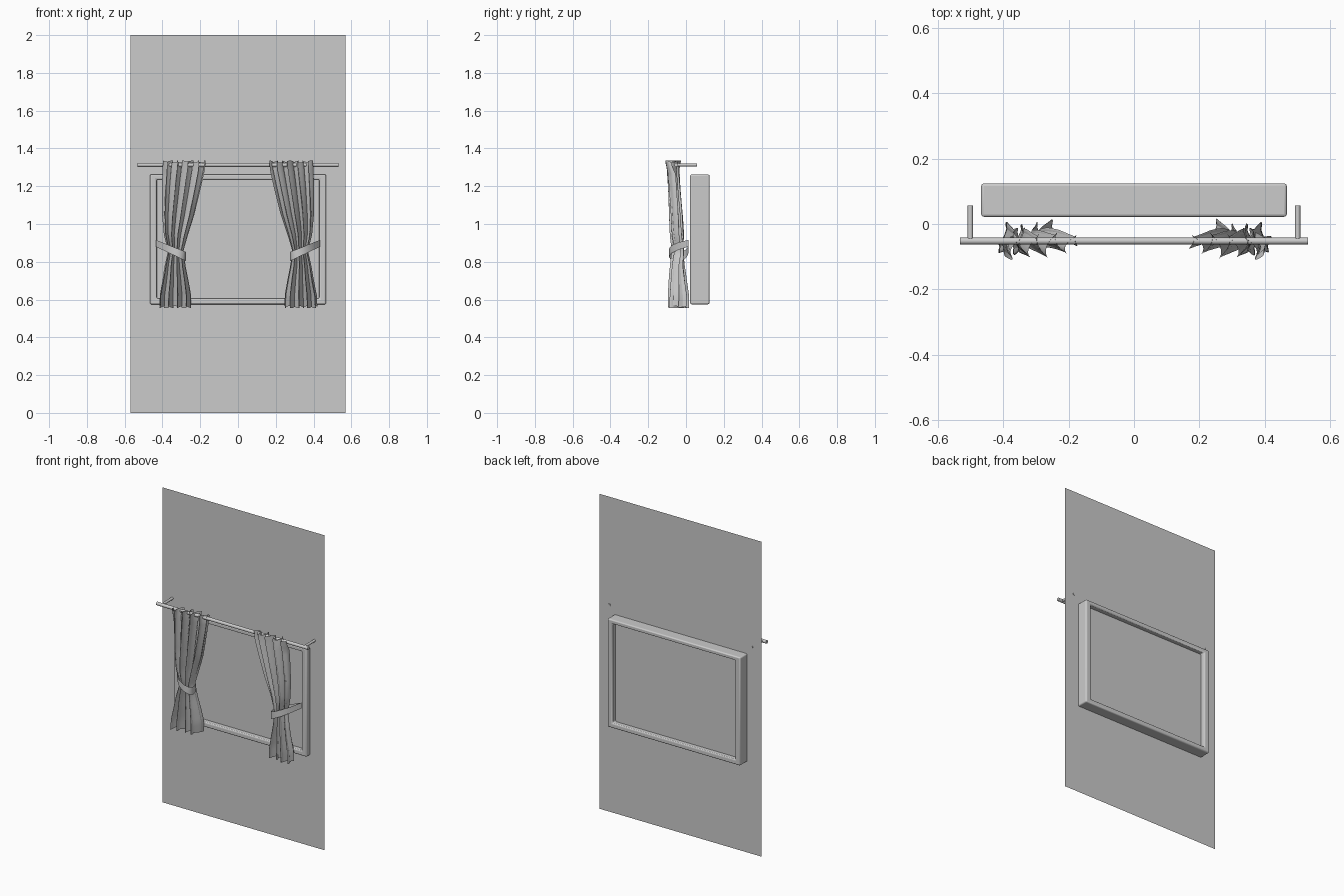
import bpy, bmesh, math, random
from mathutils import Vector

if "Cube" in bpy.data.objects:
    bpy.data.objects.remove(bpy.data.objects["Cube"])

random.seed(4)


def make(name, verts, faces, smooth=None):
    me = bpy.data.meshes.new(name)
    me.from_pydata(verts, [], faces)
    me.update()
    ob = bpy.data.objects.new(name, me)
    bpy.context.collection.objects.link(ob)
    if smooth:
        bpy.ops.object.select_all(action='DESELECT')
        ob.select_set(True)
        bpy.context.view_layer.objects.active = ob
        bpy.ops.object.shade_smooth_by_angle(angle=math.radians(smooth))
    return ob


def panel(name, hx, y, z0, z1):
    make(name, [(-hx, y, z0), (hx, y, z0), (hx, y, z1), (-hx, y, z1)], [(0, 1, 2, 3)])


def rod(name, a, b, r, sides=16):
    a, b = Vector(a), Vector(b)
    d = b - a
    bpy.ops.mesh.primitive_cylinder_add(vertices=sides, radius=r, depth=d.length, location=(a + b) / 2)
    ob = bpy.context.object
    ob.name = name
    ob.rotation_euler = d.to_track_quat('Z', 'Y').to_euler()
    bpy.ops.object.shade_smooth_by_angle()


# wall sheet and window pane
panel("wall", .57, .054, 0, 2)
panel("window_pane", .43, .092, .606, 1.236)

# window frame: rectangular ring with softened edges
verts, faces = [], []
for hx, z0, z1, y in ((.467, .575, 1.262, .022), (.43, .606, 1.236, .022),
                      (.43, .606, 1.236, .124), (.467, .575, 1.262, .124)):
    verts += [(-hx, y, z0), (hx, y, z0), (hx, y, z1), (-hx, y, z1)]
for r in range(4):
    for i in range(4):
        j, s = (i + 1) % 4, (r + 1) % 4
        faces.append((r * 4 + i, r * 4 + j, s * 4 + j, s * 4 + i))
frame = make("window_frame", verts, faces, 40)
bev = frame.modifiers.new("soft_edges", 'BEVEL')
bev.width, bev.segments = .008, 3
bev.limit_method = 'ANGLE'
for p in frame.data.polygons:
    p.use_smooth = True

# curtain rod and wall brackets
rod("curtain_rod", (-.532, -.052, 1.313), (.532, -.052, 1.313), .0105)
for s in (-1, 1):
    rod("rod_bracket", (s * .5, -.052, 1.313), (s * .5, .057, 1.313), .008)

# curtain profile: z, inner x, outer x, middle y, fold depth
KEYS = [(.56, .243, .420, -.040, .052), (.62, .243, .418, -.040, .052), (.70, .258, .402, -.043, .044),
        (.78, .275, .388, -.045, .036), (.86, .286, .370, -.045, .034),
        (.94, .262, .392, -.047, .036), (1.05, .225, .402, -.052, .036),
        (1.20, .188, .402, -.062, .034), (1.29, .168, .400, -.068, .034),
        (1.33, .166, .396, -.066, .040)]


def profile(z):
    for a, b in zip(KEYS, KEYS[1:]):
        if z <= b[0]:
            t = (z - a[0]) / (b[0] - a[0])
            return [p + (q - p) * t for p, q in zip(a[1:], b[1:])]
    return KEYS[-1][1:]


def curtain(side, name):
    cols, rows, folds = 80, 36, 4
    p1, p2 = random.uniform(0, 6), random.uniform(0, 6)
    verts, faces = [], []
    for r in range(rows + 1):
        v = r / rows
        z = .56 + .77 * v
        xi, xo, ym, amp = profile(min(z, 1.33))
        head, hem = max(0, v - .92) * 12, max(0, .08 - v) * 12
        for c in range(cols + 1):
            u = c / cols
            ph = 2 * math.pi * folds * u + .5 * math.sin(4 * u + p1 + 2 * v)
            deep = .85 + .15 * math.sin(9 * u + p2 + 3 * v)
            # folds bulge over one another
            x = xi + (xo - xi) * (u + .04 * math.sin(2 * ph + v))
            y = ym + amp * deep * math.sin(ph) + .005 * math.sin(5 * u + p2)
            # outer side recedes where the tie-back pulls it in
            y += .02 * math.exp(-((z - .86) / .06) ** 2) * (u - .4)
            y -= .03 * head * max(0, u - .9) * 10
            ragged = .006 * math.sin(ph * 1.5 + p1) * (head + hem)
            verts.append((side * min(max(x, xi), xo), y, z + ragged))
    n = cols + 1
    for r in range(rows):
        for c in range(cols):
            i = r * n + c
            faces.append((i, i + 1, i + n + 1, i + n))
    make(name, verts, faces, 75)


# tie-back: slanted loop hugging the curtain and pinned at its outer side
def tie_back(side, name):
    path = [(.435, .014), (.40, -.042), (.36, -.078), (.32, -.09), (.288, -.08), (.276, -.05),
            (.285, -.015), (.32, .005), (.37, .014)]
    verts, faces = [], []
    n = len(path)
    for x, y in path:
        t = (x - .276) / .159
        z, half = .828 + t * .07, .024 - .006 * t
        verts += [(side * x, y, z - half), (side * x, y, z + half)]
    for i in range(n):
        j = (i + 1) % n
        faces.append((2 * i, 2 * j, 2 * j + 1, 2 * i + 1))
    make(name, verts, faces, 60)


for side, label in ((-1, "left"), (1, "right")):
    curtain(side, label + "_curtain")
    tie_back(side, label + "_tie_back")
